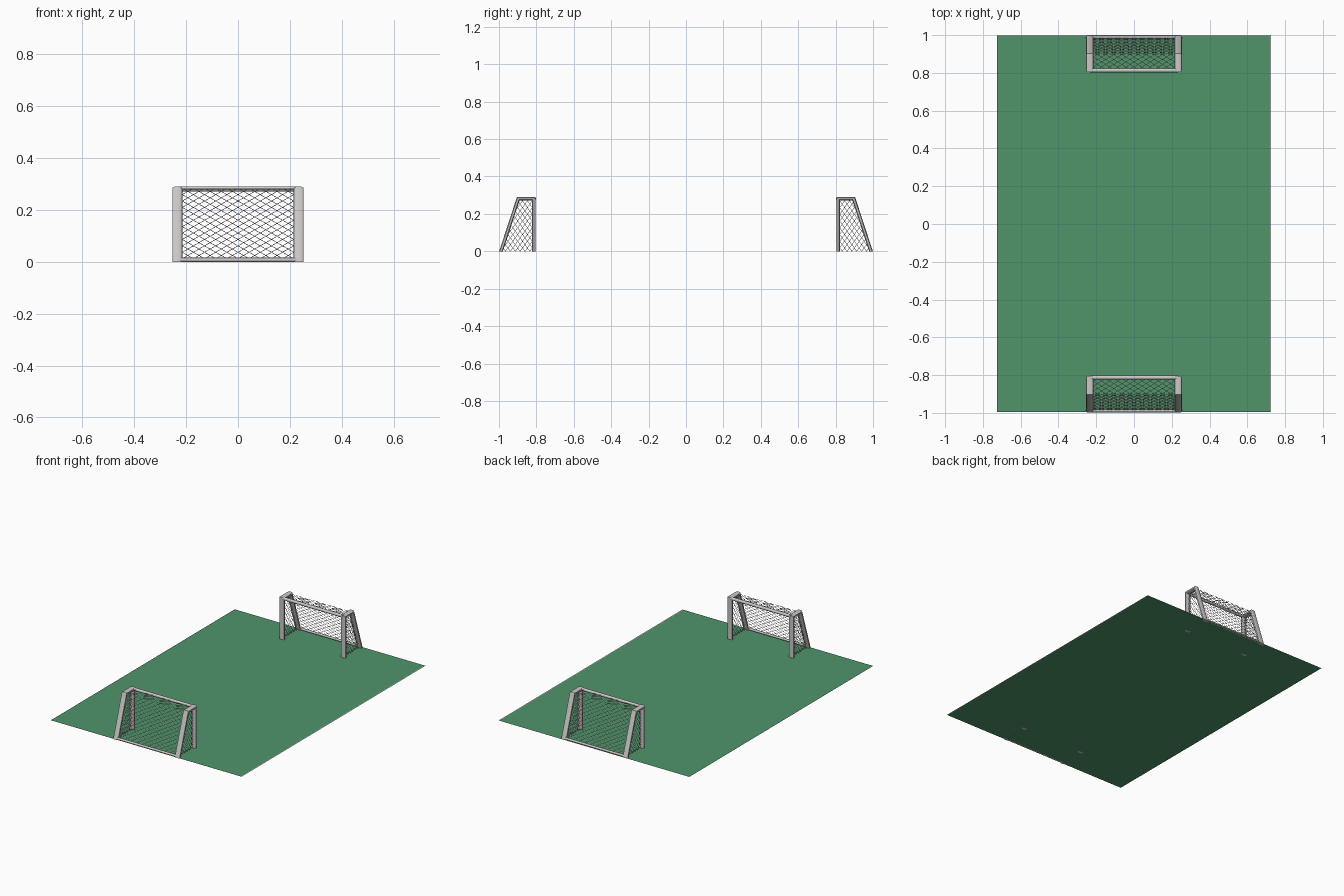
import bpy, bmesh, math
from mathutils import Vector

if "Cube" in bpy.data.objects:
    bpy.data.objects.remove(bpy.data.objects["Cube"])


def material(name, rgb):
    m = bpy.data.materials.new(name)
    m.diffuse_color = (*rgb, 1)
    m.use_nodes = True
    m.node_tree.nodes["Principled BSDF"].inputs["Base Color"].default_value = m.diffuse_color
    return m


GRASS = material("grass_green", (0.08, 0.30, 0.145))
FRAME = material("frame_pale_grey", (0.60, 0.58, 0.57))
NET = material("net_pinkish_grey", (0.55, 0.48, 0.50))
PAINT = material("line_white", (0.75, 0.75, 0.75))


def finish(bm, name, mat, smooth=False):
    bmesh.ops.recalc_face_normals(bm, faces=bm.faces)
    me = bpy.data.meshes.new(name)
    bm.to_mesh(me)
    bm.free()
    me.materials.append(mat)
    ob = bpy.data.objects.new(name, me)
    bpy.context.collection.objects.link(ob)
    if smooth:
        me.polygons.foreach_set("use_smooth", [True] * len(me.polygons))
        me.set_sharp_from_angle(angle=math.radians(35))
    return ob


def skin(bm, rings, cap=True):
    """Bridge consecutive rings of points into a tube."""
    vs = [[bm.verts.new(p) for p in r] for r in rings]
    n = len(vs[0])
    for a, b in zip(vs, vs[1:]):
        for i in range(n):
            j = (i + 1) % n
            bm.faces.new((a[i], a[j], b[j], b[i]))
    if cap:
        bm.faces.new(vs[0])
        bm.faces.new(vs[-1])


def rod(bm, a, b, r, sides, cap=True):
    d = (b - a).normalized()
    s = d.orthogonal().normalized()
    t = d.cross(s)
    ang = [2 * math.pi * (i + 0.5) / sides for i in range(sides)]
    off = [(s * math.cos(k) + t * math.sin(k)) * r for k in ang]
    skin(bm, [[a + o for o in off], [b + o for o in off]], cap)


def plate(name, x0, x1, y0, y1, z, mat):
    bm = bmesh.new()
    bm.faces.new([bm.verts.new(p) for p in
                  ((x0, y0, z), (x1, y0, z), (x1, y1, z), (x0, y1, z))])
    ob = finish(bm, name, mat)
    if ob.data.polygons[0].normal.z < 0:
        ob.data.flip_normals()


# goal side outline (y, z): mouth foot, mouth top, rear top, rear foot
SIDE = [Vector(p) for p in ((-0.813, 0), (-0.813, 0.281), (-0.897, 0.281), (-0.989, 0))]
HALF_X = 0.234


def side_frame(bm, x, half_w=0.019, half_t=0.0095):
    """Flattened tube swept along the side outline with mitred corners."""
    dirs = [(b - a).normalized() for a, b in zip(SIDE, SIDE[1:])]
    nor = [Vector((-d.y, d.x)) for d in dirs]
    mitre = [Vector((1 / nor[0].x, 0))]
    mitre += [(p + q) / (1 + p.dot(q)) for p, q in zip(nor, nor[1:])]
    mitre.append(Vector((1 / nor[-1].x, 0)))
    rings = []
    for p, m in zip(SIDE, mitre):
        ring = []
        for i in range(16):
            c, s = math.cos(i * math.pi / 8), math.sin(i * math.pi / 8)
            u = math.copysign(abs(c) ** 0.7, c) * half_w
            w = math.copysign(abs(s) ** 0.7, s) * half_t
            q = p + m * w
            ring.append(Vector((x + u, q.x, q.y)))
        rings.append(ring)
    skin(bm, rings)


def clip(p, d, poly):
    """Part of the line p + t*d inside a convex polygon."""
    hits = []
    for a, b in zip(poly, poly[1:] + poly[:1]):
        e = b - a
        den = d.x * e.y - d.y * e.x
        if abs(den) < 1e-9:
            continue
        r = a - p
        t = (r.x * e.y - r.y * e.x) / den
        k = (r.x * d.y - r.y * d.x) / den
        if -1e-6 <= k <= 1 + 1e-6:
            hits.append(t)
    if len(hits) > 1 and max(hits) - min(hits) > 0.003:
        return p + d * min(hits), p + d * max(hits)


def net_panel(bm, origin, u, v, poly, du, dv, r=0.0011):
    """Diamond mesh filling a convex polygon in the plane (u, v)."""
    for sign in (1, -1):
        d = Vector((du, sign * dv)).normalized()
        for k in range(-30, 31):
            seg = clip(Vector(((k + 0.5) * du, 0)), d, poly)
            if seg:
                rod(bm, *[origin + u * q.x + v * q.y for q in seg], r, 4, False)


def rect(w, h):
    return [Vector(p) for p in ((-w, 0), (w, 0), (w, h), (-w, h))]


X, Y, Z = Vector((1, 0, 0)), Vector((0, 1, 0)), Vector((0, 0, 1))


def goal(prefix, turn):
    parts = []
    # side frames
    for side, x in (("left", -HALF_X), ("right", HALF_X)):
        bm = bmesh.new()
        side_frame(bm, x)
        parts.append(finish(bm, f"{prefix}_{side}_frame", FRAME, True))
    # crossbar over the mouth and ground bar at the rear
    for name, y, z, r in (("crossbar", -0.813, 0.281, 0.0105), ("ground_bar", -0.989, 0.008, 0.008)):
        bm = bmesh.new()
        rod(bm, Vector((-HALF_X, y, z)), Vector((HALF_X, y, z)), r, 12)
        parts.append(finish(bm, f"{prefix}_{name}", FRAME, True))
    # net: sloping back, roof and two sides
    bm = bmesh.new()
    foot, top = Vector((0, *SIDE[3])), Vector((0, *SIDE[2]))
    slope = top - foot
    net_panel(bm, foot, X, slope.normalized(), rect(HALF_X, slope.length), 0.043, 0.026)
    net_panel(bm, top, X, Y, rect(HALF_X, SIDE[1].x - SIDE[2].x), 0.043, 0.026)
    for x in (-HALF_X, HALF_X):
        shape = [Vector((p.x + 0.9, p.y)) for p in SIDE]
        net_panel(bm, Vector((x, -0.9, 0)), Y, Z, shape, 0.026, 0.036)
    parts.append(finish(bm, f"{prefix}_net", NET))
    for ob in parts:
        ob.rotation_euler.z = turn


goal("front_goal", 0)
goal("rear_goal", math.pi)

# pitch with a sliver of white paint along two edges
plate("pitch", -0.725, 0.719, -0.996, 0.996, 0.001, GRASS)
plate("side_line", 0.719, 0.725, -0.996, 1.0, 0.001, PAINT)
plate("end_line", -0.725, 0.719, 0.996, 1.0, 0.001, PAINT)
